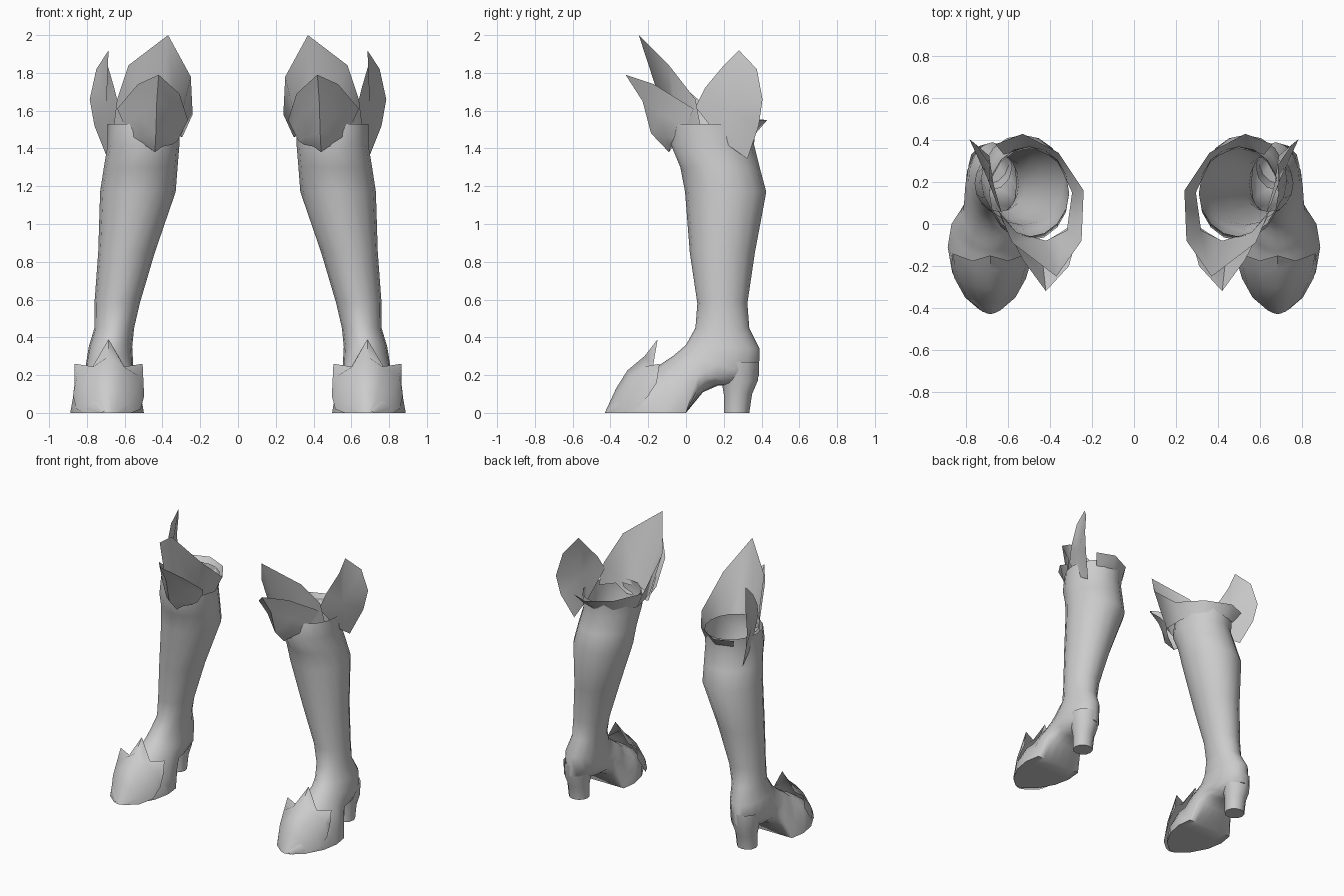
import bpy, math

grey = bpy.data.materials.new("pale_grey")
grey.diffuse_color = (0.6, 0.6, 0.6, 1)


def add_part(name, verts, faces):
    """Mesh for the right boot, mirrored to the left boot."""
    me = bpy.data.meshes.new(name)
    me.from_pydata(verts, [], faces)
    me.validate()
    me.materials.append(grey)
    ob = bpy.data.objects.new(name, me)
    bpy.context.collection.objects.link(ob)
    bpy.ops.object.select_all(action='DESELECT')
    bpy.context.view_layer.objects.active = ob
    ob.select_set(True)
    bpy.ops.object.shade_smooth_by_angle(angle=math.radians(60))
    ob.modifiers.new("other_boot", 'MIRROR').use_mirror_merge = False
    return ob


def grid(name, rows):
    """Sheet through equal-length rows of points."""
    n = len(rows[0])
    verts = [p for r in rows for p in r]
    faces = [(i * n + j, i * n + j + 1, (i + 1) * n + j + 1, (i + 1) * n + j)
             for i in range(len(rows) - 1) for j in range(n - 1)]
    return add_part(name, verts, faces)


def loft(name, rings, seg=16):
    """Tube through rings: front y, z, back y, z, centre x, half width, flat sole 0-1."""
    verts, faces = [], []
    for ay, az, by, bz, cx, hw, flat in rings:
        for k in range(seg):
            t = 2 * math.pi * k / seg
            c = math.cos(t)
            h = (1 - flat) * (1 + c) / 2 + flat * max(0, c)
            verts.append((cx + hw * math.sin(t), by + (ay - by) * h, bz + (az - bz) * h))
    for i in range(len(rings) - 1):
        for k in range(seg):
            m = (k + 1) % seg
            faces.append((i * seg + k, (i + 1) * seg + k, (i + 1) * seg + m, i * seg + m))
    faces.append(tuple(range((len(rings) - 1) * seg, len(rings) * seg)))
    return add_part(name, verts, faces)


# Leg and foot in one sweep, open at the top, turning at the ankle
loft("boot_leg_and_foot", [
    (-.06, 1.53, .37, 1.53, .50, .19, 0),
    (-.08, 1.42, .36, 1.42, .50, .19, 0),
    (-.03, 1.30, .39, 1.30, .515, .195, 0),
    (-.005, 1.17, .425, 1.17, .53, .20, 0),
    (.02, .85, .365, .85, .59, .15, 0),
    (.06, .58, .325, .58, .64, .12, 0),
    (.05, .45, .335, .45, .655, .105, 0),
    (0, .36, .39, .34, .675, .115, 0),
    (-.04, .325, .385, .19, .68, .125, 0),
    (-.07, .30, .27, .14, .68, .13, 0),
    (-.10, .28, .17, .145, .68, .135, .2),
    (-.13, .26, .09, .11, .685, .155, .6),
    (-.16, .24, 0, 0, .69, .18, 1),
    (-.20, .22, -.11, 0, .693, .195, 1),
    (-.28, .17, -.23, 0, .695, .172, 1),
    (-.37, .08, -.35, 0, .697, .105, 1),
    (-.42, .01, -.42, 0, .70, .02, 1)])

# Heel block
loft("heel", [
    (.16, .27, .387, .27, .685, .105, 0),
    (.19, .16, .380, .17, .69, .09, 0),
    (.20, .10, .350, .10, .69, .075, 0),
    (.20, 0, .335, 0, .69, .07, 0)], 12)

# Toe cap: half rows from the ridge outwards, reflected about the foot axis
half = [
    [(0, -.43, 0), (.02, -.425, 0), (.04, -.415, 0), (.05, -.41, 0)],
    [(0, -.37, .13), (.05, -.365, .10), (.11, -.35, .05), (.12, -.35, 0)],
    [(0, -.31, .225), (.07, -.30, .19), (.145, -.28, .12), (.17, -.26, .02)],
    [(0, -.22, .30), (.08, -.22, .245), (.168, -.20, .19), (.188, -.20, .09)],
    [(0, -.15, .39), (.085, -.175, .245), (.18, -.14, .26), (.18, -.155, .16)]]
grid("toe_cap", [[(.685 - x, y, z) for x, y, z in r[:0:-1]] +
                 [(.685 + x, y, z) for x, y, z in r] for r in half])

# Flared cuff with a tall front peak
grid("cuff", [
    [(.64, .05, 1.66), (.58, -.09, 1.84), (.37, -.25, 2.0), (.25, -.08, 1.78),
     (.24, .16, 1.58), (.36, .34, 1.56), (.53, .43, 1.55), (.66, .38, 1.55)],
    [(.66, .08, 1.50), (.56, -.04, 1.50), (.42, -.08, 1.48), (.32, -.03, 1.48),
     (.295, .15, 1.46), (.37, .31, 1.48), (.50, .37, 1.48), (.62, .33, 1.48)]])

# Pointed knee plate in front of the cuff
grid("knee_plate", [
    [(.64, .04, 1.61), (.53, -.17, 1.74), (.42, -.32, 1.79), (.31, -.20, 1.69), (.265, -.03, 1.55)],
    [(.60, 0, 1.52), (.53, -.13, 1.58), (.43, -.23, 1.65), (.34, -.14, 1.58), (.29, 0, 1.50)],
    [(.57, -.04, 1.46), (.51, -.11, 1.46), (.435, -.185, 1.48), (.36, -.10, 1.46), (.32, -.02, 1.44)],
    [(.53, -.06, 1.42), (.48, -.08, 1.41), (.44, -.09, 1.38), (.40, -.07, 1.41), (.35, -.04, 1.42)]])

# Curved wing on the outer side
rim = [(.63, .05, 1.62), (.655, .10, 1.72), (.69, .20, 1.84), (.685, .28, 1.92),
       (.75, .375, 1.82), (.785, .405, 1.66), (.76, .385, 1.52), (.69, .325, 1.345),
       (.67, .19, 1.44)]
n = len(rim)
add_part("side_wing", rim + [(.70, .22, 1.62)], [(i, (i + 1) % n, n) for i in range(n)])
